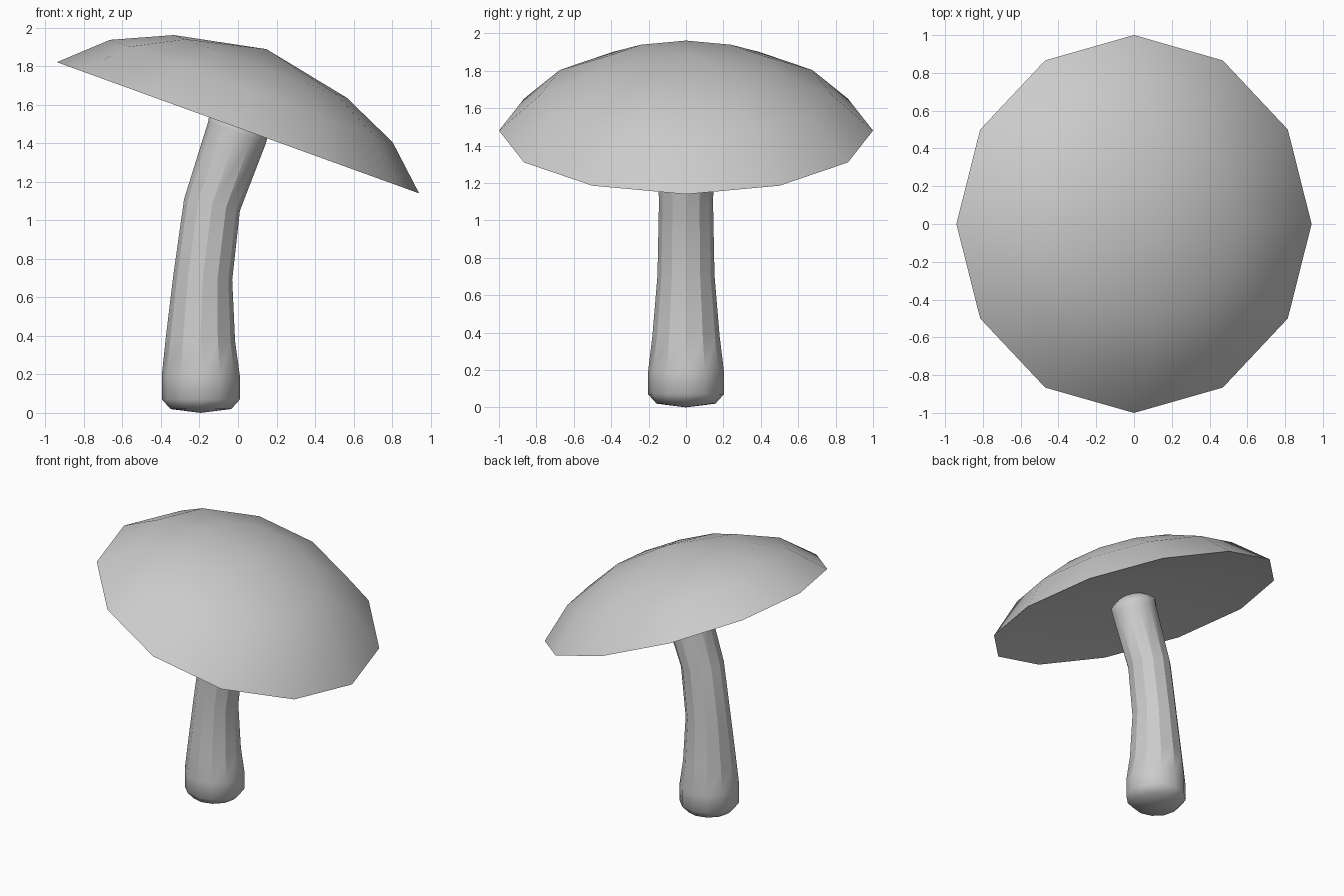
import bpy, bmesh
from math import pi, sin, cos, radians
from mathutils import Matrix, Vector

old = bpy.data.objects.get("Cube")
if old:
    bpy.data.objects.remove(old)

# One plain grey for the whole model
grey = bpy.data.materials.new("plain_grey")
grey.use_nodes = True
grey.diffuse_color = (0.6, 0.6, 0.6, 1)
grey.node_tree.nodes["Principled BSDF"].inputs["Base Color"].default_value = (0.6, 0.6, 0.6, 1)

SIDES = 12


def add_ring(bm, centre, half):
    """Ring around centre; half points to its first corner."""
    turns = [2 * pi * i / SIDES for i in range(SIDES)]
    return [bm.verts.new(centre + half * cos(a) + Vector((0, half.x * sin(a), 0)))
            for a in turns]


def skin(bm, rings):
    for low, high in zip(rings, rings[1:]):
        for i in range(SIDES):
            j = (i + 1) % SIDES
            bm.faces.new((low[i], low[j], high[j], high[i]))


def close_up(bm, ring, tip):
    point = bm.verts.new(tip)
    for i in range(SIDES):
        bm.faces.new((ring[i], ring[(i + 1) % SIDES], point))


def finish(bm, name):
    bmesh.ops.recalc_face_normals(bm, faces=bm.faces)
    for face in bm.faces:
        face.smooth = True
    mesh = bpy.data.meshes.new(name)
    bm.to_mesh(mesh)
    bm.free()
    mesh.materials.append(grey)
    obj = bpy.data.objects.new(name, mesh)
    bpy.context.collection.objects.link(obj)
    return obj


# Cap: shallow dome with a slightly hollowed underside, tipped toward +x
bm = bmesh.new()
rim = add_ring(bm, Vector((0, 0, 0)), Vector((1, 0, 0)))
for rise in (1, 0.18):
    rings = [rim] + [add_ring(bm, Vector((0, 0, z * rise)), Vector((r, 0, 0)))
                     for r, z in ((0.78, 0.203), (0.477, 0.339))]
    skin(bm, rings)
    close_up(bm, rings[-1], (0, 0, 0.434 * rise))
for edge in bm.edges:
    edge.smooth = any(v not in rim for v in edge.verts)
cap = finish(bm, "cap")
cap.matrix_world = Matrix.Translation((0, 0, 1.48)) @ Matrix.Rotation(radians(19.9), 4, 'Y')

# Stem: curved tube; each row is left x, left z, right x, right z
outline = (
    (-0.35, 0.02, -0.035, 0.02),
    (-0.395, 0.07, 0.01, 0.07),
    (-0.395, 0.20, 0.01, 0.19),
    (-0.375, 0.39, -0.015, 0.37),
    (-0.335, 0.72, -0.03, 0.69),
    (-0.28, 1.11, 0.01, 1.05),
    (-0.155, 1.51, 0.145, 1.40),
    (-0.147, 1.56, 0.158, 1.45),
    (-0.096, 1.58, 0.13, 1.497),
)
bm = bmesh.new()
rings = []
for lx, lz, rx, rz in outline:
    left, right = Vector((lx, 0, lz)), Vector((rx, 0, rz))
    rings.append(add_ring(bm, (left + right) / 2, (right - left) / 2))
skin(bm, rings)
close_up(bm, rings[0], (-0.195, 0, 0))
close_up(bm, rings[-1], (0.04, 0, 1.60))

# Lengthwise corners stay crisp above the rounded foot
for edge in bm.edges:
    a, b = (v.co.z for v in edge.verts)
    edge.smooth = min(a, b) < 0.18 or abs(a - b) < 0.13
finish(bm, "stem")
